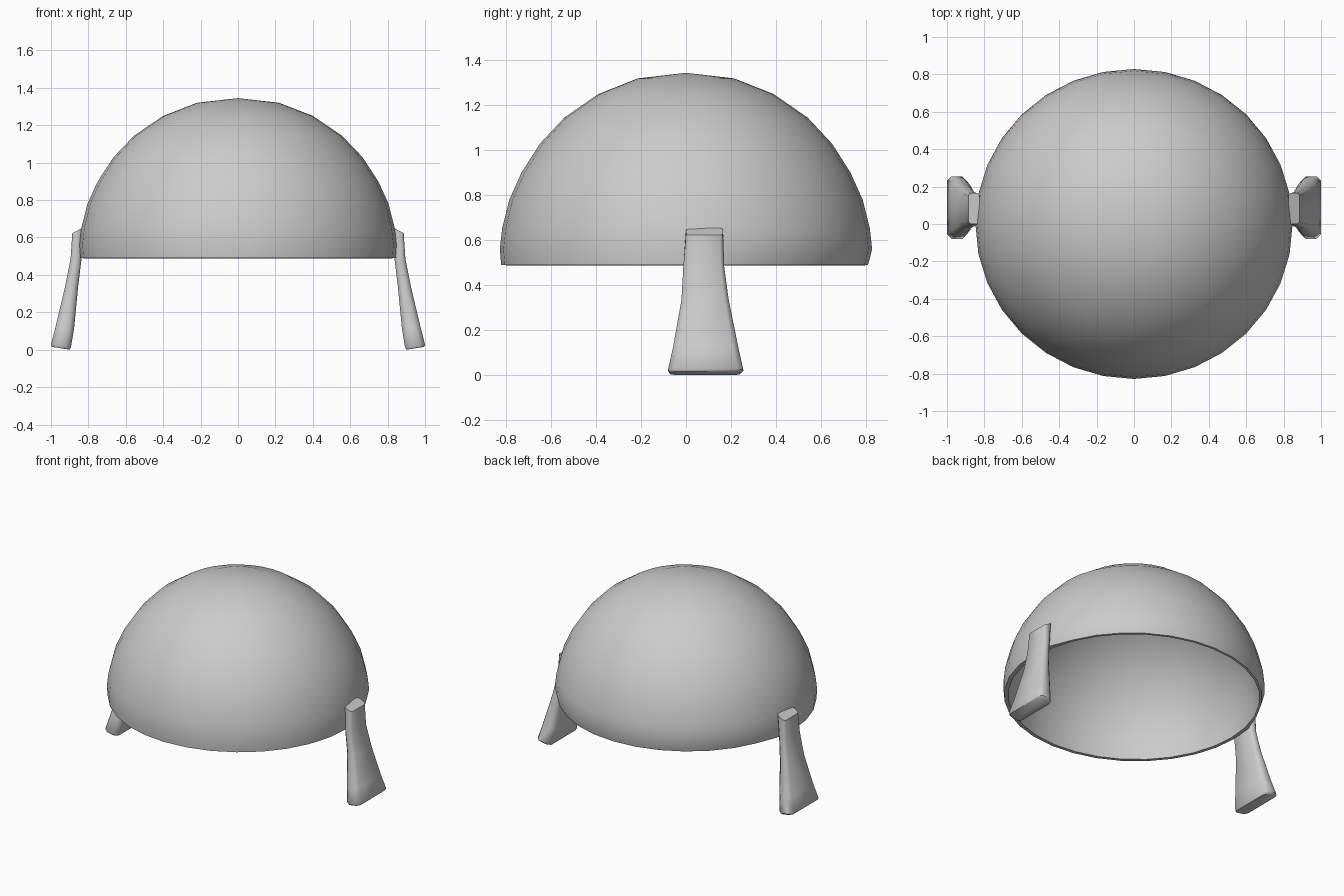
import bpy, bmesh, math

if "Cube" in bpy.data.objects:
    bpy.data.objects.remove(bpy.data.objects["Cube"])

SEG = 32


def make_object(name, bm):
    bmesh.ops.recalc_face_normals(bm, faces=bm.faces)
    mesh = bpy.data.meshes.new(name)
    bm.to_mesh(mesh)
    bm.free()
    obj = bpy.data.objects.new(name, mesh)
    bpy.context.collection.objects.link(obj)
    return obj


def smooth(obj, angle):
    bpy.ops.object.select_all(action='DESELECT')
    bpy.context.view_layer.objects.active = obj
    obj.select_set(True)
    bpy.ops.object.shade_smooth_by_angle(angle=math.radians(angle))


def bridge(bm, a, b):
    n = len(a)
    for i in range(n):
        bm.faces.new((a[i], a[(i + 1) % n], b[(i + 1) % n], b[i]))


# Dome shell: outer skin, rounded rim and inner skin from one profile
outer = [(0.22, 1.32), (0.40, 1.25), (0.555, 1.145), (0.665, 1.03),
         (0.75, 0.90), (0.805, 0.78), (0.838, 0.65), (0.848, 0.56), (0.842, 0.49)]
inner = [(0.815, 0.488), (0.815, 0.56), (0.805, 0.65), (0.773, 0.77),
         (0.72, 0.885), (0.638, 1.005), (0.53, 1.115), (0.38, 1.217), (0.21, 1.285)]
bm = bmesh.new()
rings = []
for r, z in outer + inner:
    ring = []
    for i in range(SEG):
        a = 2 * math.pi * i / SEG
        x, y = r * math.cos(a), r * math.sin(a) * 0.977
        # the back rim is bevelled inward a little
        k = 0.985 if (r, z) == outer[-1] and y > 0.17 else 1.0
        ring.append(bm.verts.new((x * k, y * k, z)))
    rings.append(ring)
for a, b in zip(rings, rings[1:]):
    bridge(bm, a, b)
for ring, z in ((rings[0], 1.345), (rings[-1], 1.308)):
    tip = bm.verts.new((0, 0, z))
    for i in range(SEG):
        bm.faces.new((ring[i], ring[(i + 1) % SEG], tip))
smooth(make_object("dome_shell", bm), 60)

# Side straps: chamfered sections (x inner, x outer, z inner, z outer, y0, y1, chamfer)
sections = [(0.90, 0.995, 0.005, 0.02, -0.07, 0.24, 0.02),
            (0.893, 1.0, 0.02, 0.032, -0.08, 0.255, 0.025),
            (0.876, 0.975, 0.12, 0.13, -0.058, 0.233, 0.025),
            (0.855, 0.925, 0.34, 0.34, -0.02, 0.19, 0.02),
            (0.838, 0.895, 0.48, 0.49, -0.012, 0.17, 0.016),
            (0.825, 0.886, 0.66, 0.628, 0.0, 0.165, 0.012)]


def strap(name, side):
    bm = bmesh.new()
    loops = []
    for xi, xo, zi, zo, y0, y1, c in sections:
        outline = [(xi, y0 + c), (xi + c, y0), (xo - c, y0), (xo, y0 + c),
                   (xo, y1 - c), (xo - c, y1), (xi + c, y1), (xi, y1 - c)]
        loops.append([bm.verts.new((side * x, y, zi + (zo - zi) * (x - xi) / (xo - xi)))
                      for x, y in outline])
    for a, b in zip(loops, loops[1:]):
        bridge(bm, a, b)
    bm.faces.new(loops[0])
    bm.faces.new(loops[-1])
    # stand exactly on the ground
    low = min(v.co.z for v in bm.verts)
    for v in loops[0] and bm.verts:
        v.co.z -= low
    smooth(make_object(name, bm), 50)


strap("right_strap", 1)
strap("left_strap", -1)
